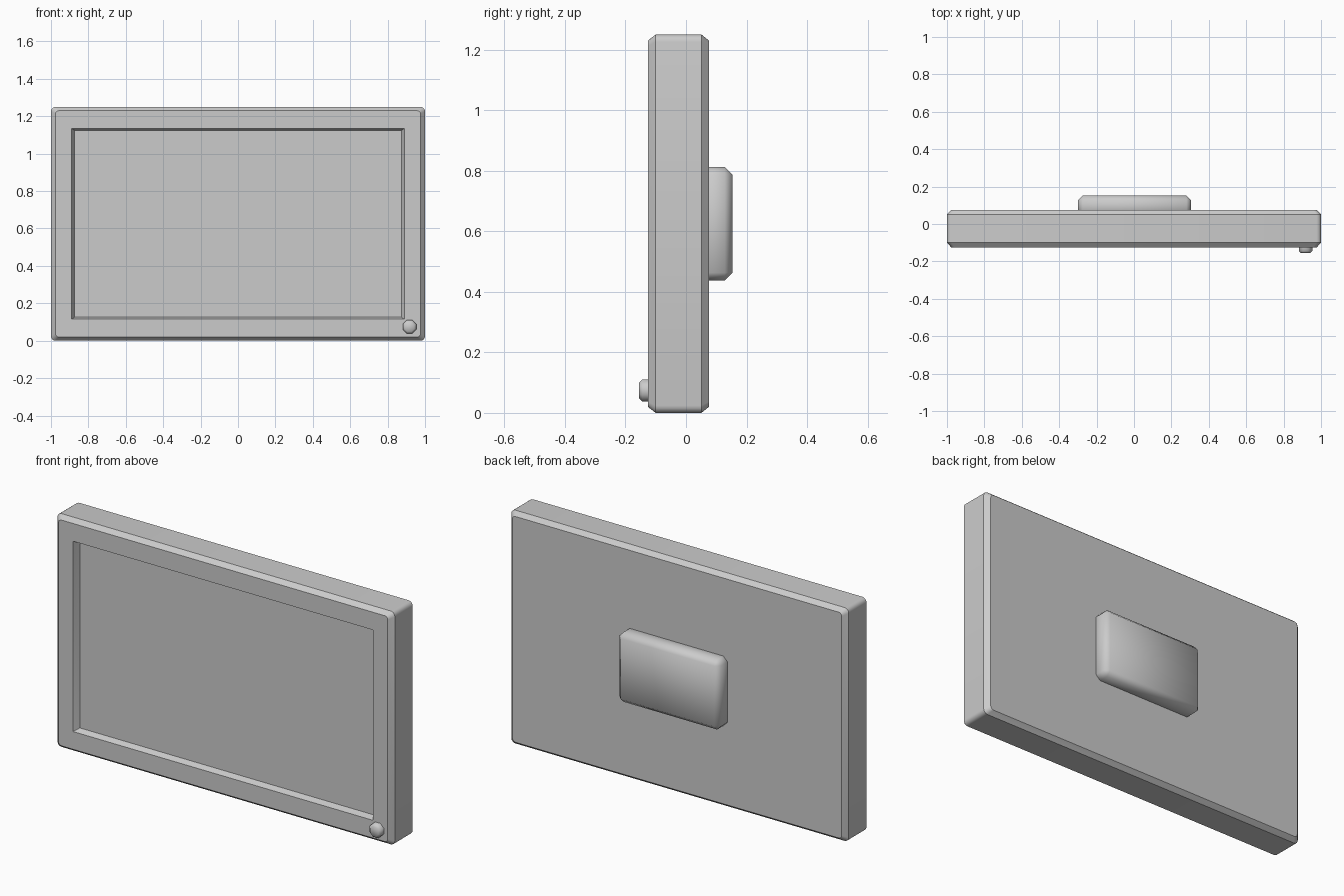
import bpy, bmesh, math
from mathutils import Matrix, Vector

if "Cube" in bpy.data.objects:
    bpy.data.objects.remove(bpy.data.objects["Cube"], do_unlink=True)

grey = bpy.data.materials.new("light_grey")
grey.use_nodes = True
grey.diffuse_color = (0.6, 0.6, 0.6, 1)
grey.node_tree.nodes["Principled BSDF"].inputs["Base Color"].default_value = grey.diffuse_color

MID = 0.625  # height of the casing centre


def finish(name, bm, angle):
    bmesh.ops.recalc_face_normals(bm, faces=bm.faces)
    mesh = bpy.data.meshes.new(name)
    bm.to_mesh(mesh)
    bm.free()
    mesh.materials.append(grey)
    obj = bpy.data.objects.new(name, mesh)
    bpy.context.collection.objects.link(obj)
    bpy.ops.object.select_all(action='DESELECT')
    obj.select_set(True)
    bpy.context.view_layer.objects.active = obj
    bpy.ops.object.shade_smooth_by_angle(angle=math.radians(angle))
    return obj


def rounded_loop(bm, half_x, half_z, radius, y, steps=4):
    """Ring of vertices around a rounded rectangle facing the front."""
    ring = []
    for corner, (sx, sz) in enumerate([(1, 1), (-1, 1), (-1, -1), (1, -1)]):
        for i in range(steps + 1):
            a = math.pi / 2 * (corner + i / steps)
            ring.append(bm.verts.new((sx * (half_x - radius) + radius * math.cos(a), y,
                                      MID + sz * (half_z - radius) + radius * math.sin(a))))
    return ring


def bridge(bm, a, b):
    for i in range(len(a)):
        j = (i + 1) % len(a)
        bm.faces.new((a[i], a[j], b[j], b[i]))


# Casing: chamfered shell whose front steps into the recessed screen
bm = bmesh.new()
sections = [(0.976, 0.605, 0.018, 0.076), (1.0, 0.625, 0.024, 0.051),
            (1.0, 0.625, 0.024, -0.1), (0.976, 0.605, 0.018, -0.126),
            (0.89, 0.51, 0.001, -0.126), (0.873, 0.499, 0.001, -0.092)]
rings = [rounded_loop(bm, *s) for s in sections]
for a, b in zip(rings, rings[1:]):
    bridge(bm, a, b)
bm.faces.new(rings[0])
bm.faces.new(rings[-1])
finish("casing", bm, 30)

# Wall mount: softly shaded bevelled block on the back
bm = bmesh.new()
bmesh.ops.create_cube(bm, size=1, matrix=Matrix.Translation((0.003, 0.095, 0.625))
                      @ Matrix.Diagonal((0.604, 0.116, 0.374, 1)))
bmesh.ops.bevel(bm, geom=bm.edges[:], offset=0.025, segments=1, affect='EDGES')
finish("wall_mount", bm, 50)

# Power knob: eight-sided button with a chamfered front rim
bm = bmesh.new()
bmesh.ops.create_cone(bm, cap_ends=True, segments=8, radius1=0.039, radius2=0.039, depth=0.04,
                      matrix=Matrix.Translation((0.917, -0.136, 0.074))
                      @ Matrix.Rotation(math.pi / 2, 4, 'X')
                      @ Matrix.Rotation(math.pi / 8, 4, 'Z'))
rim = [e for e in bm.edges if all(v.co.y < -0.15 for v in e.verts)]
bmesh.ops.bevel(bm, geom=rim, offset=0.011, segments=1, affect='EDGES')
finish("power_knob", bm, 50)
